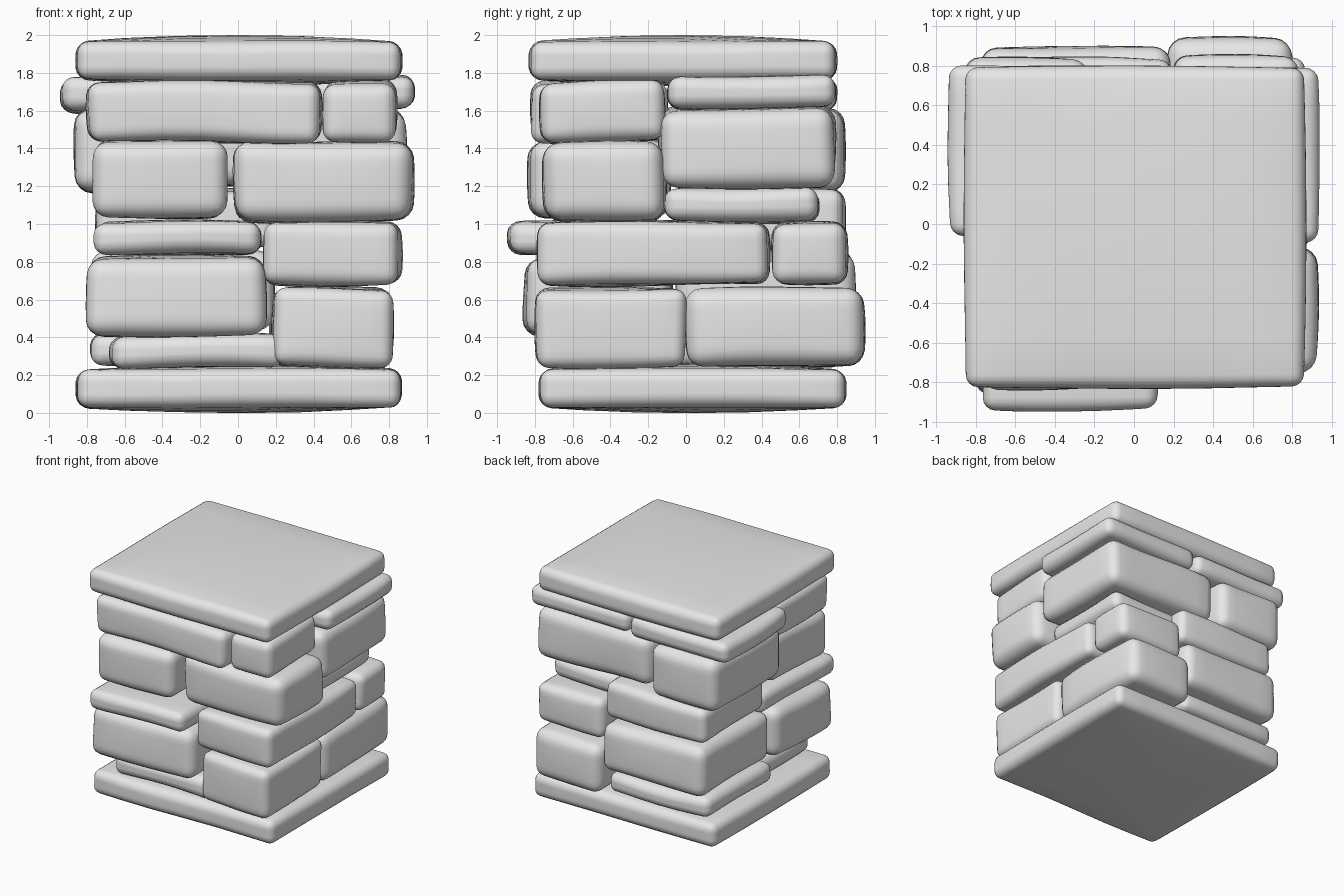
import bpy
import bmesh
from mathutils import Vector, noise

cube = bpy.data.objects.get("Cube")
if cube:
    bpy.data.objects.remove(cube, do_unlink=True)

# One plain grey for all the stone
stone_grey = bpy.data.materials.new("stone_grey")
stone_grey.use_nodes = True
grey = (0.8, 0.8, 0.8, 1.0)
stone_grey.diffuse_color = grey
stone_grey.node_tree.nodes["Principled BSDF"].inputs["Base Color"].default_value = grey

AXES = range(3)


def make_stone(name, x, y, z, radius=0.06, bulge=(0.012, 0.012, 0.012), wobble=0.025):
    """Rounded block filling the given ranges, with swollen, slightly uneven faces."""
    low, high = Vector((x[0], y[0], z[0])), Vector((x[1], y[1], z[1]))
    centre = (low + high) / 2
    half = (high - low) / 2 - Vector(bulge)
    radius = min(radius, min(half) * 0.75)

    bm = bmesh.new()
    bmesh.ops.create_cube(bm, size=2)
    bmesh.ops.scale(bm, vec=half, verts=bm.verts)
    bmesh.ops.bevel(bm, geom=bm.edges[:], offset=radius, segments=4,
                    profile=0.5, affect='EDGES')

    # Slice the flat faces so that they can swell
    for axis in AXES:
        normal = Vector([float(i == axis) for i in AXES])
        for step in (-0.75, -0.4, 0, 0.4, 0.75):
            bmesh.ops.bisect_plane(
                bm, geom=bm.verts[:] + bm.edges[:] + bm.faces[:], dist=1e-5,
                plane_co=normal * step * (half[axis] - radius), plane_no=normal)

    # Swell the middle of every face, then add gentle unevenness
    for v in bm.verts:
        unit = [v.co[i] / half[i] for i in AXES]
        dome = [max(0, 1 - u * u) for u in unit]
        for i in AXES:
            v.co[i] += unit[i] * bulge[i] * dome[i - 1] * dome[i - 2]
        v.co += centre
        v.co += noise.noise_vector(v.co * 1.3 + centre * 7) * wobble

    mesh = bpy.data.meshes.new(name)
    bm.to_mesh(mesh)
    bm.free()
    mesh.materials.append(stone_grey)
    mesh.shade_smooth()
    obj = bpy.data.objects.new(name, mesh)
    bpy.context.collection.objects.link(obj)


# Flat slabs at the bottom and the top
make_stone("base_slab", (-0.86, 0.87), (-0.78, 0.85), (0, 0.26),
           bulge=(0.01, 0.01, 0.03), wobble=0.008)
make_stone("cap_slab", (-0.86, 0.87), (-0.83, 0.8), (1.73, 2),
           bulge=(0.01, 0.01, 0.035), wobble=0.008)

# Stones seen mainly on the front, from the bottom up
make_stone("front_low_thin_stone", (-0.68, 0.25), (-0.75, 0), (0.23, 0.42))
make_stone("front_low_corner_stone", (0.17, 0.83), (-0.8, 0), (0.24, 0.67))
make_stone("front_low_large_stone", (-0.8, 0.15), (-0.87, -0.08), (0.4, 0.83), 0.08)
make_stone("front_middle_thin_stone", (-0.76, 0.13), (-0.94, 0.05), (0.83, 1.02))
make_stone("front_middle_corner_stone", (0.13, 0.86), (-0.79, 0.45), (0.67, 1.01))
make_stone("front_high_right_stone", (-0.77, -0.05), (-0.84, -0.08), (1.02, 1.45), 0.08)
make_stone("front_high_left_stone", (-0.02, 0.92), (-0.76, -0.11), (1, 1.44), 0.08)
make_stone("front_top_long_stone", (-0.8, 0.44), (-0.82, -0.1), (1.43, 1.76))
make_stone("front_top_corner_stone", (0.44, 0.84), (-0.78, -0.12), (1.43, 1.76))

# Stones on the left side that turn the back corner
make_stone("left_low_large_stone", (0.17, 0.82), (0, 0.94), (0.24, 0.67), 0.08)
make_stone("left_middle_stone", (0.2, 0.84), (0.45, 0.85), (0.67, 1.01))
make_stone("left_middle_thin_stone", (-0.02, 0.78), (-0.11, 0.71), (1.01, 1.2))
make_stone("left_high_large_stone", (-0.21, 0.89), (-0.15, 0.79), (1.19, 1.62), 0.08)
make_stone("left_top_thin_stone", (0, 0.94), (-0.1, 0.8), (1.6, 1.79))

# Stones on the back that turn the right corner
make_stone("back_low_thin_stone", (-0.78, 0.17), (-0.08, 0.83), (0.24, 0.43))
make_stone("back_low_large_stone", (-0.78, 0.2), (-0.06, 0.9), (0.43, 0.87), 0.08)
make_stone("back_middle_stone", (-0.76, 0.21), (0, 0.85), (0.87, 1.19))
make_stone("back_high_corner_stone", (-0.87, -0.21), (-0.09, 0.84), (1.17, 1.62), 0.08)
make_stone("back_top_thin_stone", (-0.95, 0), (-0.08, 0.81), (1.59, 1.79))
